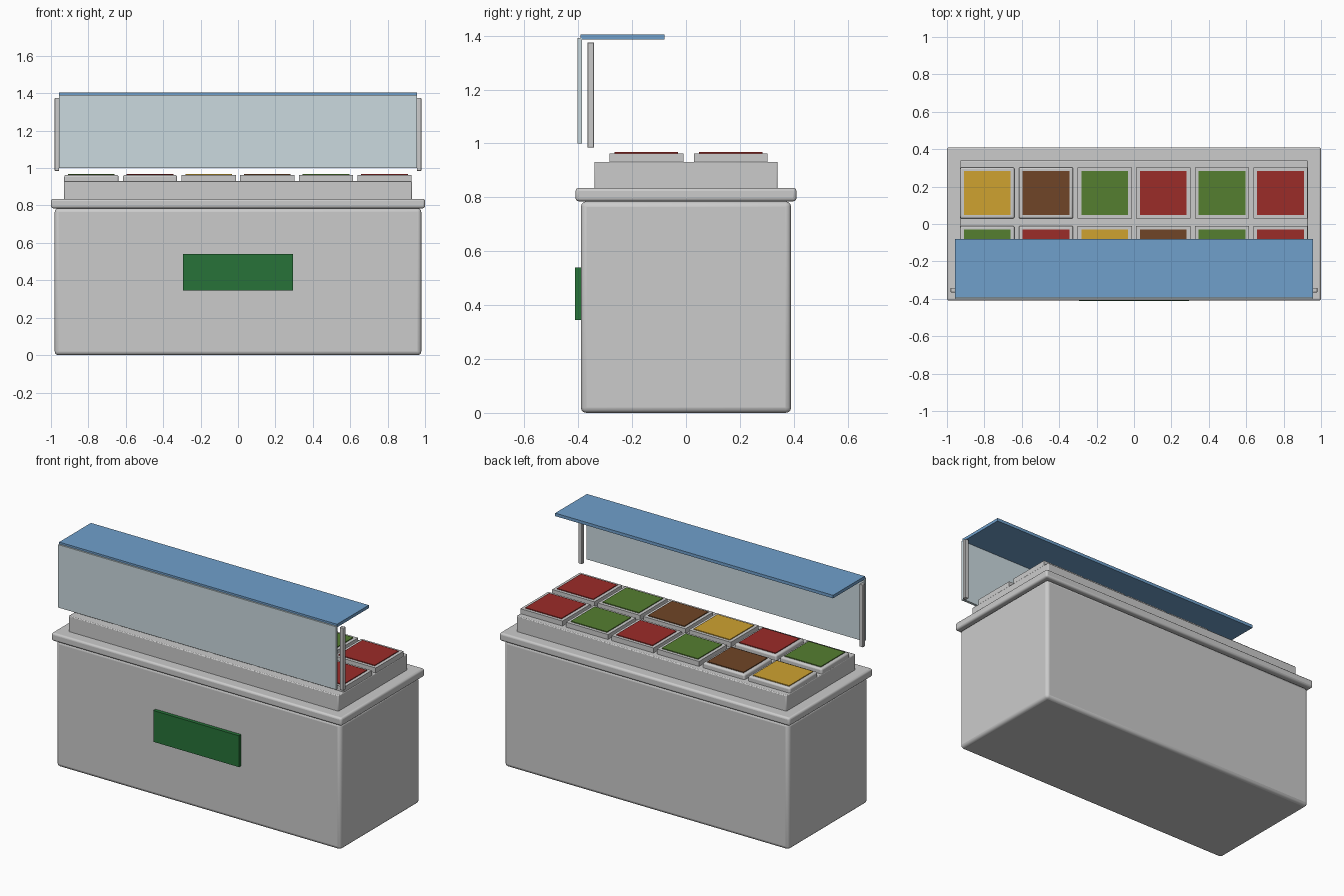
import bpy

if "Cube" in bpy.data.objects:
    bpy.data.objects.remove(bpy.data.objects["Cube"])

COLOURS = {
    "glass": (0.60, 0.70, 0.74, 1),
    "blue": (0.16, 0.35, 0.60, 1),
    "sign_green": (0.02, 0.17, 0.04, 1),
    "yellow": (0.62, 0.36, 0.03, 1),
    "brown": (0.16, 0.06, 0.02, 1),
    "leaf": (0.09, 0.21, 0.03, 1),
    "red": (0.33, 0.025, 0.022, 1),
}
MATS = {}
for key, rgba in COLOURS.items():
    MATS[key] = bpy.data.materials.new(key)
    MATS[key].diffuse_color = rgba


def box(name, lo, hi, bevel=0.0, segments=2, colour=None):
    """Box between two corners, with optional rounded edges."""
    bpy.ops.mesh.primitive_cube_add(size=1, location=[(a + b) / 2 for a, b in zip(lo, hi)])
    ob = bpy.context.object
    ob.name = name
    ob.scale = [b - a for a, b in zip(lo, hi)]
    bpy.ops.object.transform_apply(location=False, rotation=False, scale=True)
    if bevel:
        mod = ob.modifiers.new("Bevel", "BEVEL")
        mod.width = bevel
        mod.segments = segments
        bpy.ops.object.shade_smooth_by_angle()
    if colour:
        ob.data.materials.append(MATS[colour])
    return ob


# Cabinet, counter edge and raised pan housing
box("cabinet", (-0.98, -0.39, 0.0), (0.98, 0.39, 0.785), 0.02, 3)
box("countertop", (-1.0, -0.41, 0.785), (1.0, 0.41, 0.835), 0.012, 3)
box("pan_housing", (-0.93, -0.34, 0.83), (0.93, 0.34, 0.932), 0.005)

# Front sign panel
box("sign_panel", (-0.295, -0.412, 0.345), (0.295, -0.39, 0.54), colour="sign_green")

# Two rows of food pans with coloured fillings
rows = {
    "front": (-0.147, ["leaf", "red", "yellow", "brown", "leaf", "red"]),
    "back": (0.166, ["yellow", "brown", "leaf", "red", "leaf", "red"]),
}
for row, (y, fillings) in rows.items():
    for i, colour in enumerate(fillings):
        x = -0.784 + i * 0.3135
        box(f"pan_{row}_{i + 1}", (x - 0.145, y - 0.137, 0.885), (x + 0.145, y + 0.137, 0.963),
            0.01 if i < 2 else 0, 3)
        box(f"food_{row}_{i + 1}", (x - 0.125, y - 0.118, 0.945), (x + 0.125, y + 0.118, 0.968),
            colour=colour)

# Sneeze guard: glass pane, top shelf and side posts
box("guard_glass", (-0.957, -0.402, 1.0), (0.957, -0.386, 1.392), colour="glass")
box("guard_shelf", (-0.957, -0.392, 1.385), (0.957, -0.08, 1.404), colour="blue")
for side, x in (("left", -0.968), ("right", 0.968)):
    box(f"guard_post_{side}", (x - 0.012, -0.366, 0.985), (x + 0.012, -0.341, 1.375), 0.003)

for m in bpy.data.materials:
    if m.users and not m.is_grease_pencil:
        m.use_nodes = True
        m.node_tree.nodes["Principled BSDF"].inputs["Base Color"].default_value = m.diffuse_color
